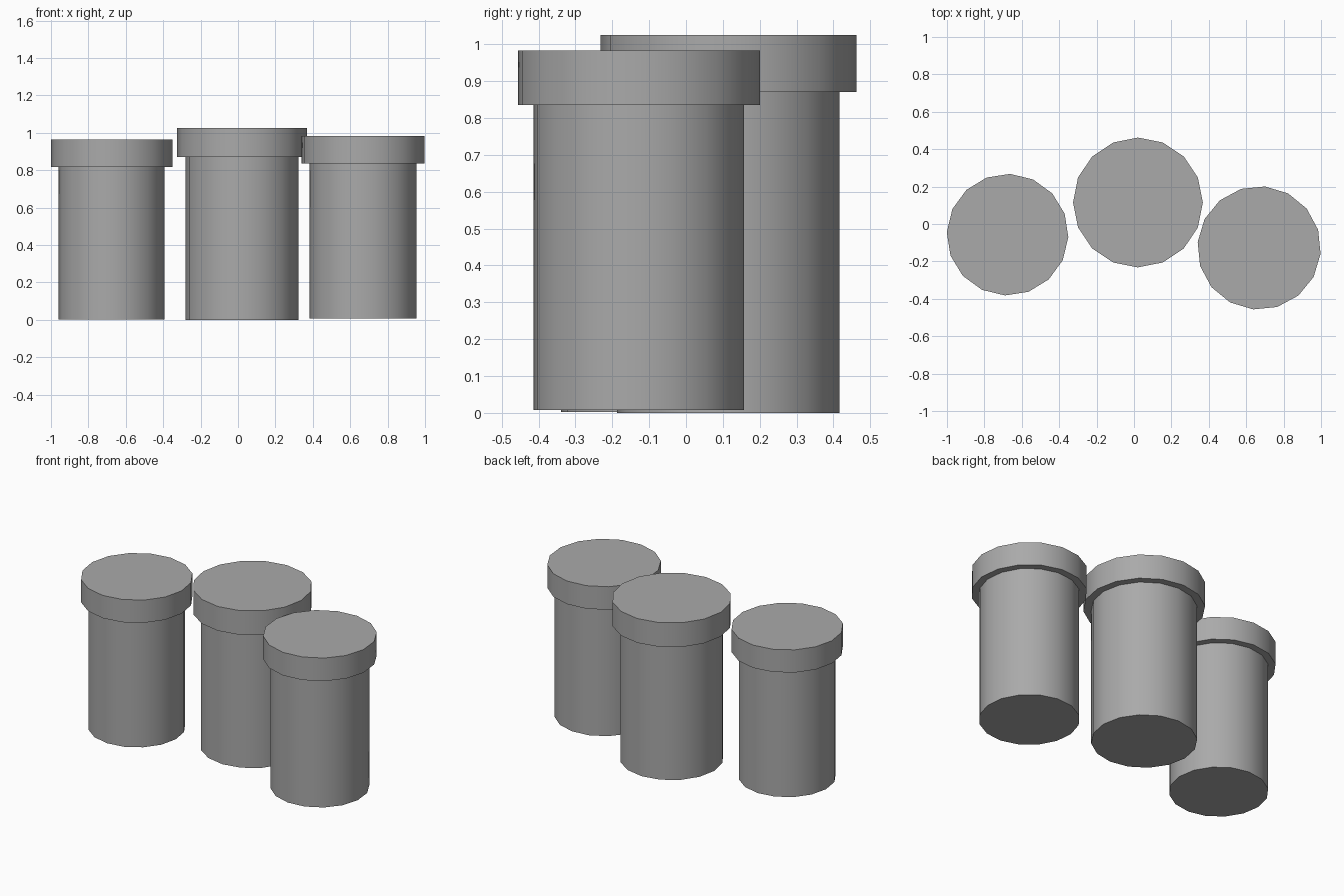
import bpy
import math

cube = bpy.data.objects.get("Cube")
if cube:
    bpy.data.objects.remove(cube, do_unlink=True)

# Single plain grey for every part
grey = bpy.data.materials.new("plain_grey")
grey.use_nodes = True
colour = (0.4, 0.4, 0.4, 1)
grey.diffuse_color = colour
grey.node_tree.nodes["Principled BSDF"].inputs["Base Color"].default_value = colour

SIDES = 16
BODY_RADIUS, BODY_HEIGHT = 0.302, 0.87
LID_RADIUS, LID_HEIGHT = 0.347, 0.155


def cylinder(name, x, y, bottom, radius, height, turn):
    bpy.ops.mesh.primitive_cylinder_add(
        vertices=SIDES, radius=radius, depth=height,
        location=(x, y, bottom + height / 2),
        rotation=(0, 0, math.radians(turn)))
    obj = bpy.context.object
    obj.name = name
    obj.data.materials.append(grey)
    bpy.ops.object.shade_smooth_by_angle(angle=math.radians(30))
    return obj


def canister(side, x, y, z, scale, turn):
    # Straight body with a wider overhanging lid
    body_top = z + BODY_HEIGHT * scale
    cylinder(side + "_body", x, y, z, BODY_RADIUS * scale, BODY_HEIGHT * scale, turn)
    cylinder(side + "_lid", x, y, body_top, LID_RADIUS * scale, LID_HEIGHT * scale, turn)


# Three canisters of slightly different size and turn
canister("right", -0.676, -0.057, 0.003, 0.937, -2.3)
canister("middle", 0.021, 0.115, 0.0, 1.0, 0)
canister("left", 0.669, -0.128, 0.008, 0.951, -5.5)
